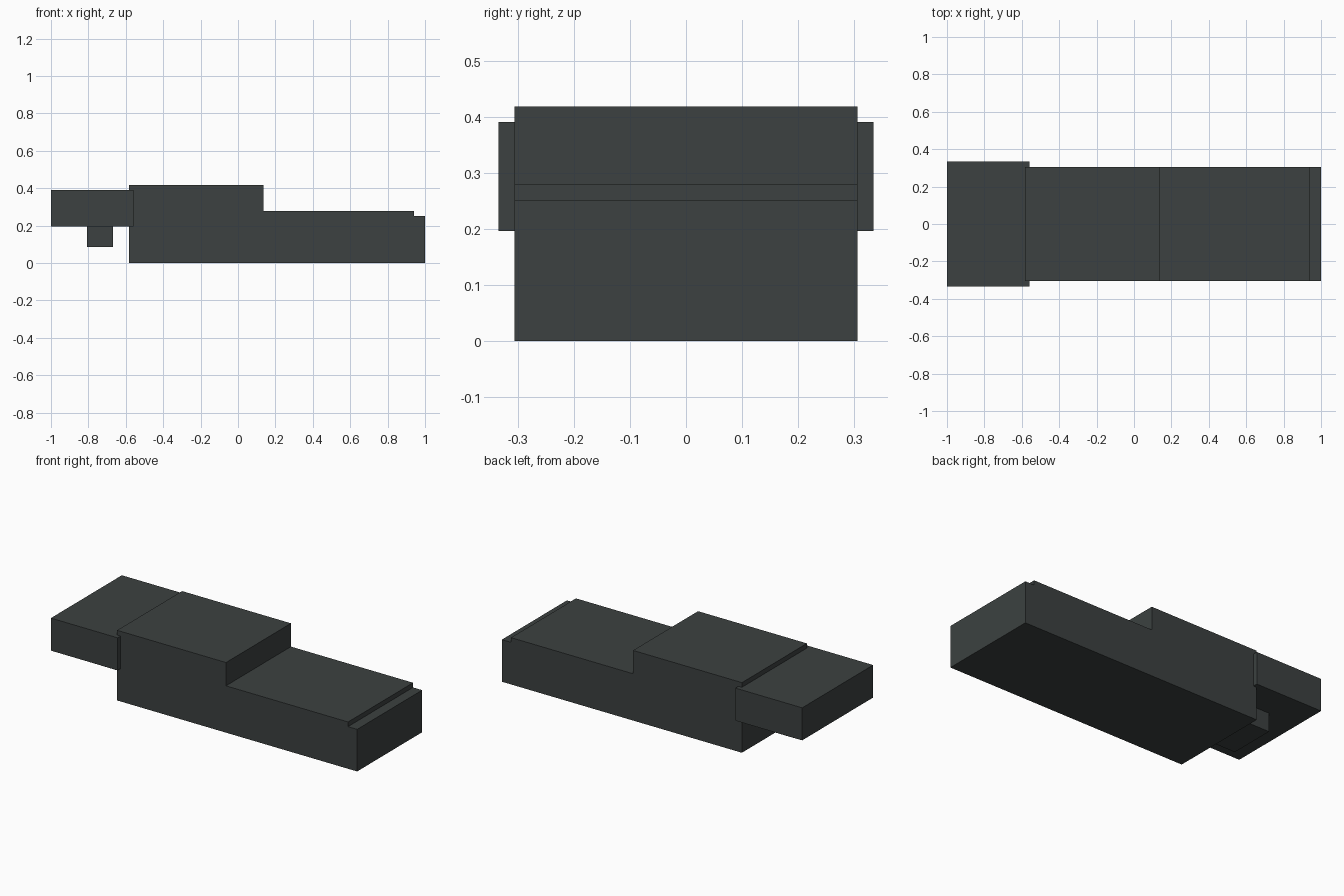
import bpy, bmesh

if "Cube" in bpy.data.objects:
    bpy.data.objects.remove(bpy.data.objects["Cube"])

grey = bpy.data.materials.new("dark_slate_grey")
grey.diffuse_color = (0.045, 0.053, 0.052, 1.0)
grey.use_nodes = True
grey.node_tree.nodes["Principled BSDF"].inputs["Base Color"].default_value = grey.diffuse_color


def extrude_profile(name, profile, half_width):
    """Extrude an x-z outline symmetrically along y."""
    bm = bmesh.new()
    face = bm.faces.new([bm.verts.new((x, -half_width, z)) for x, z in profile])
    moved = bmesh.ops.extrude_face_region(bm, geom=[face])["geom"]
    verts = [v for v in moved if isinstance(v, bmesh.types.BMVert)]
    bmesh.ops.translate(bm, verts=verts, vec=(0, 2 * half_width, 0))
    bmesh.ops.recalc_face_normals(bm, faces=bm.faces)
    mesh = bpy.data.meshes.new(name)
    bm.to_mesh(mesh)
    bm.free()
    mesh.materials.append(grey)
    obj = bpy.data.objects.new(name, mesh)
    bpy.context.collection.objects.link(obj)
    return obj


def rectangle(x0, x1, z0, z1):
    return [(x0, z0), (x1, z0), (x1, z1), (x0, z1)]


# Long stepped body with a small notch at the right end
extrude_profile("stepped_body", [
    (-0.583, 0), (1, 0), (1, 0.251), (0.94, 0.251),
    (0.94, 0.279), (0.135, 0.279), (0.135, 0.418), (-0.583, 0.418)], 0.306)

# Wider end block that overlaps the body slightly
extrude_profile("end_block", rectangle(-1, -0.56, 0.196, 0.39), 0.334)

# Small lug below the end block
extrude_profile("lower_lug", rectangle(-0.807, -0.668, 0.085, 0.196), 0.14)
